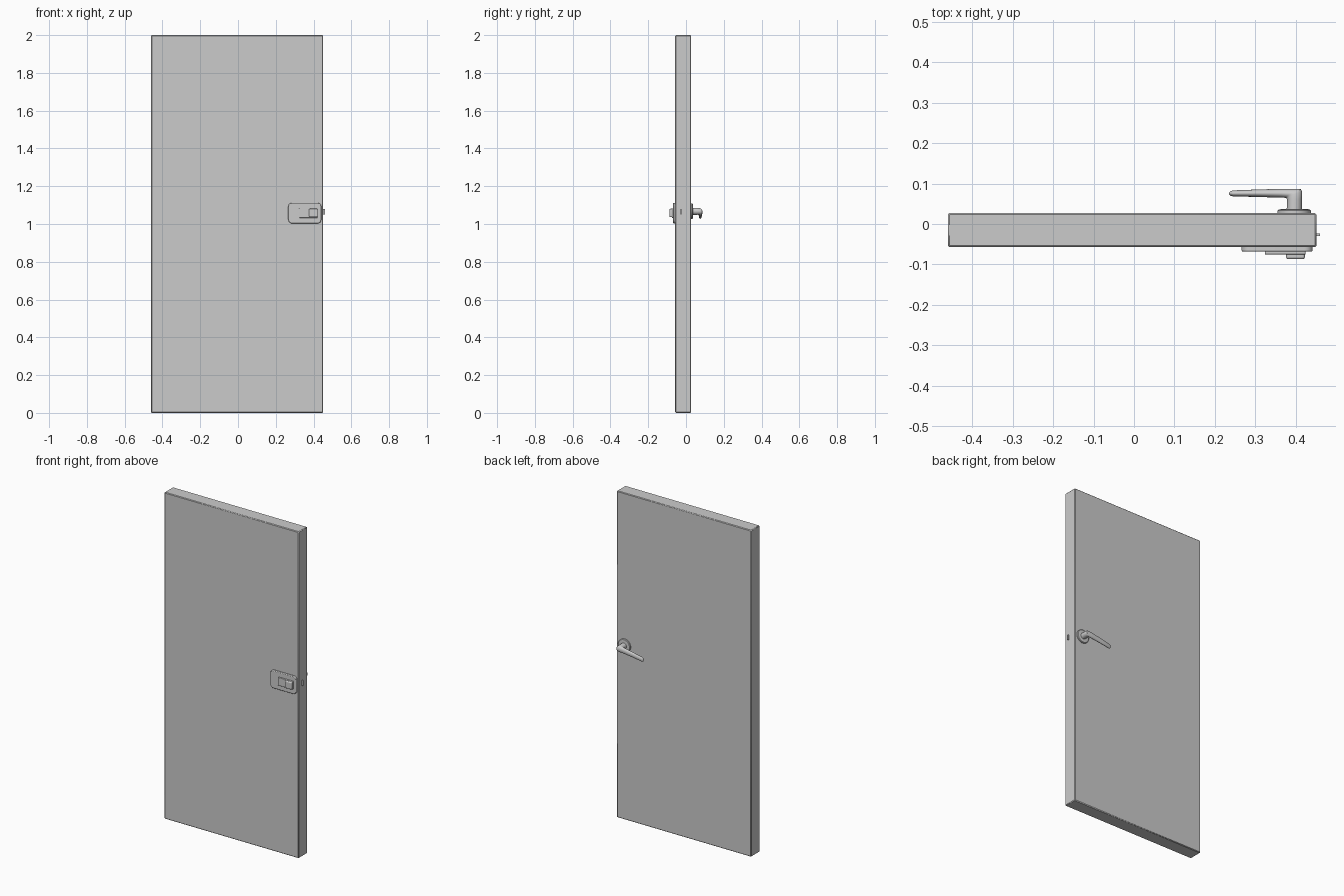
import bpy, bmesh, math
from mathutils import Vector

if "Cube" in bpy.data.objects:
    bpy.data.objects.remove(bpy.data.objects["Cube"])


def finish(bm, name):
    bmesh.ops.recalc_face_normals(bm, faces=bm.faces)
    me = bpy.data.meshes.new(name)
    bm.to_mesh(me)
    bm.free()
    ob = bpy.data.objects.new(name, me)
    bpy.context.collection.objects.link(ob)
    return ob


def smooth(ob):
    bpy.ops.object.select_all(action='DESELECT')
    ob.select_set(True)
    bpy.context.view_layer.objects.active = ob
    bpy.ops.object.shade_smooth_by_angle(angle=math.radians(35))


def bevel(ob, width, segments=2):
    m = ob.modifiers.new("bevel", 'BEVEL')
    m.width, m.segments = width, segments
    m.limit_method = 'ANGLE'
    m.angle_limit = math.radians(40)


def slab(name, x, y, z, corner=0.0, edge=0.0, segments=2):
    """Box between (min, max) ranges; corner rounds the edges running along y."""
    bm = bmesh.new()
    bmesh.ops.create_cube(bm, size=1)
    for v in bm.verts:
        v.co = Vector([r[0] if c < 0 else r[1] for c, r in zip(v.co, (x, y, z))])
    if corner:
        edges = [e for e in bm.edges
                 if abs(e.verts[0].co.y - e.verts[1].co.y) > 1e-4]
        bmesh.ops.bevel(bm, geom=edges, offset=corner, segments=6,
                        profile=0.5, affect='EDGES')
    ob = finish(bm, name)
    if edge:
        bevel(ob, edge, segments)
    smooth(ob)
    return ob


def loft(name, rings, n=24):
    """Elliptical rings: outer (x, y), inner (x, y), centre z, half height."""
    bm = bmesh.new()
    loops = []
    for ox, oy, ix, iy, z, h in rings:
        c = Vector(((ox + ix) / 2, (oy + iy) / 2, z))
        d = Vector(((ox - ix) / 2, (oy - iy) / 2, 0))
        loops.append([bm.verts.new(c + d * math.cos(2 * math.pi * k / n)
                      + Vector((0, 0, h * math.sin(2 * math.pi * k / n))))
                      for k in range(n)])
    for a, b in zip(loops, loops[1:]):
        for k in range(n):
            j = (k + 1) % n
            bm.faces.new((a[k], a[j], b[j], b[k]))
    bm.faces.new(loops[0])
    bm.faces.new(loops[-1])
    ob = finish(bm, name)
    smooth(ob)
    return ob


# Door panel and latch
slab("door_panel", (-0.46, 0.451), (-0.057, 0.027), (0, 2), edge=0.004, segments=1)
slab("latch_bolt", (0.44, 0.46), (-0.03, -0.023), (1.05, 1.08))

# Front lock plate, stepped indicator and thumb turn
slab("lock_plate", (0.266, 0.441), (-0.068, -0.05), (1.003, 1.112), 0.02, 0.003)
slab("indicator_plate", (0.323, 0.424), (-0.075, -0.06), (1.033, 1.083), 0.004, 0.0015)
slab("thumb_turn", (0.376, 0.422), (-0.087, -0.07), (1.036, 1.081), 0.006, 0.005, 3)

# Rear round rose
CX, CZ = 0.396, 1.067
loft("handle_rose", [(CX + r, y, CX - r, y, CZ, r) for r, y in
                     ((0.041, 0.02), (0.041, 0.033), (0.038, 0.036), (0.030, 0.037))], 40)

# Rear lever: stem, mitred corner, tapering drooping grip
loft("lever_handle", [
    (0.415, 0.030, 0.377, 0.030, 1.067, 0.019),
    (0.415, 0.060, 0.378, 0.060, 1.067, 0.018),
    (0.415, 0.081, 0.376, 0.064, 1.066, 0.018),
    (0.412, 0.086, 0.374, 0.0645, 1.065, 0.018),
    (0.405, 0.087, 0.371, 0.065, 1.064, 0.018),
    (0.366, 0.087, 0.363, 0.065, 1.061, 0.017),
    (0.300, 0.085, 0.300, 0.067, 1.051, 0.015),
    (0.245, 0.083, 0.245, 0.068, 1.041, 0.014),
    (0.238, 0.081, 0.238, 0.070, 1.040, 0.011),
    (0.235, 0.078, 0.235, 0.073, 1.040, 0.006)])
